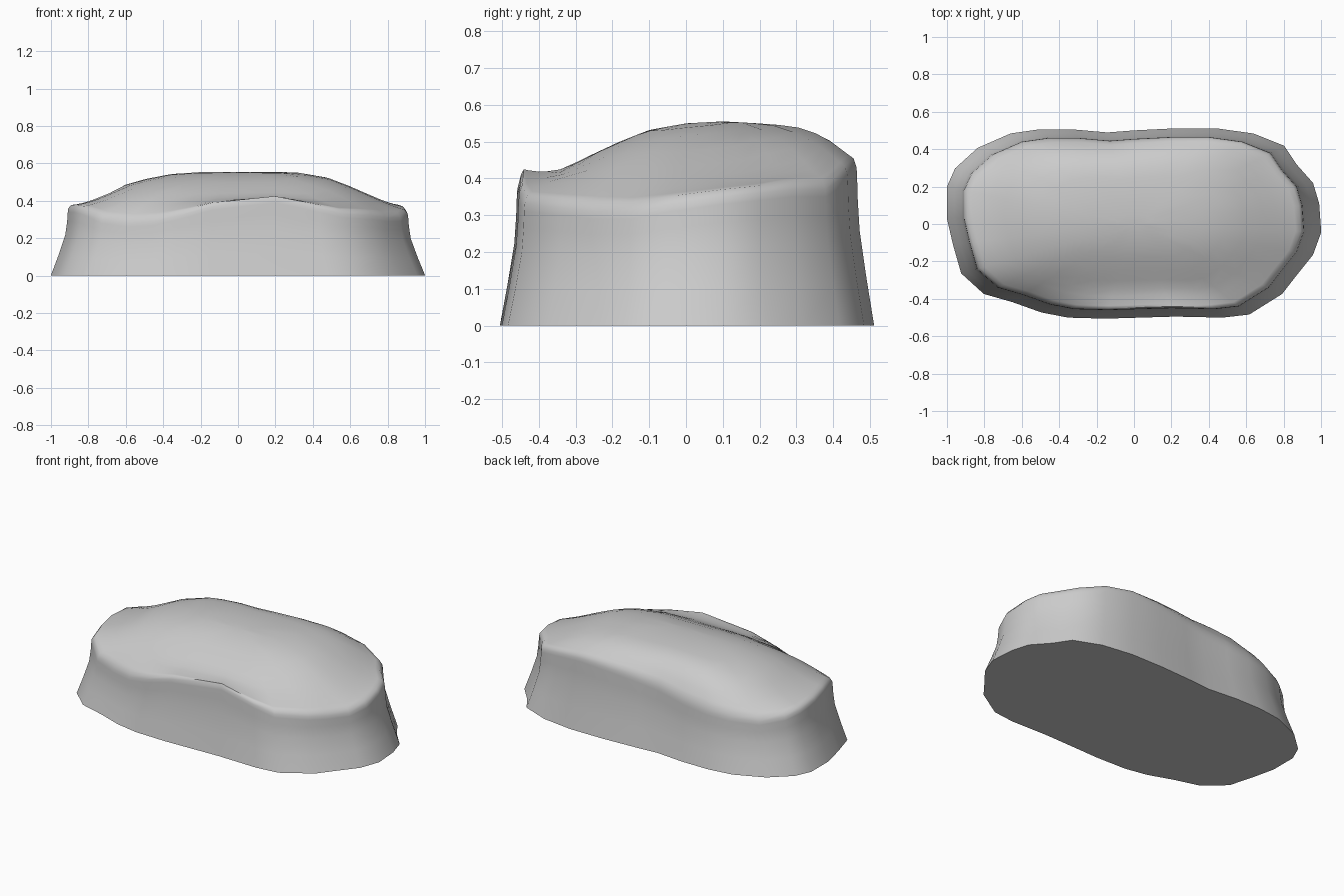
import bpy, bmesh, math

cube = bpy.data.objects.get("Cube")
if cube:
    bpy.data.objects.remove(cube, do_unlink=True)

# Rim of the plateau, counterclockwise from the left end: x, y, height
RIM = [(.91, -.04, .33), (.9, .1, .35), (.87, .2, .36), (.79, .29, .37),
       (.73, .38, .37), (.58, .44, .41), (.4, .465, .43), (.2, .465, .42),
       (0, .455, .4), (-.13, .445, .38), (-.3, .46, .35), (-.46, .46, .33),
       (-.6, .44, .32), (-.76, .37, .31), (-.87, .27, .33), (-.91, .18, .35),
       (-.91, .03, .36), (-.88, -.1, .36), (-.84, -.24, .35), (-.73, -.34, .3),
       (-.59, -.38, .28), (-.45, -.43, .29), (-.32, -.455, .32), (-.14, -.46, .37),
       (.2, -.45, .41), (.43, -.455, .36), (.56, -.44, .33), (.72, -.34, .32),
       (.79, -.25, .31), (.87, -.15, .31)]

# Rise of the dome above its foot along each axis
FOOT, RISE = .375, .18
LENGTHWISE = [(-.9, 0), (-.7, .4), (-.6, .66), (-.4, .92), (-.2, 1),
              (.3, 1), (.5, .82), (.7, .4), (.9, 0)]
CROSSWISE = [(-.46, .15), (-.35, .25), (-.2, .65), (-.1, .87), (0, .97),
             (.1, 1), (.3, .94), (.4, .85), (.47, .7)]


def interpolate(points, x):
    """Smoothly follow a short list of (position, value) points."""
    if x <= points[0][0]:
        return points[0][1]
    for (a, u), (b, v) in zip(points, points[1:]):
        if x <= b:
            return u + (v - u) * (x - a) / (b - a)
    return points[-1][1]


def dome_height(x, y):
    return FOOT + RISE * interpolate(LENGTHWISE, x) * interpolate(CROSSWISE, y)


def add_ring(bm, scale, height):
    """One closed loop: the scaled rim, with height given by a rule."""
    return [bm.verts.new((x * scale, y * scale, height(x * scale, y * scale, z)))
            for x, y, z in RIM]


def top_height(scale):
    weight = 1 - scale ** 7
    return lambda x, y, z: (z + .018) * (1 - weight) + dome_height(x, y) * weight


bm = bmesh.new()

# Flared wall and rounded lip
rings = [add_ring(bm, scale, lambda x, y, z, f=part, d=drop: z * f - d)
         for scale, part, drop in [(1.1, 0, 0), (1.055, .3, 0), (1.015, .6, 0),
                                   (1.004, .8, 0), (1, 1, .02), (.997, 1, 0)]]

# Domed top, ring by ring towards the middle
for scale in (.98, .95, .9, .84, .76, .66, .54, .4, .25, .1):
    rings.append(add_ring(bm, scale, top_height(scale)))

count = len(RIM)
for lower, upper in zip(rings, rings[1:]):
    for i in range(count):
        j = (i + 1) % count
        bm.faces.new((lower[i], lower[j], upper[j], upper[i]))

# Close the middle of the top and the flat underside
peak = bm.verts.new((0, 0, dome_height(0, 0)))
for i in range(count):
    bm.faces.new((rings[-1][i], rings[-1][(i + 1) % count], peak))
bm.faces.new(list(reversed(rings[0])))
bmesh.ops.recalc_face_normals(bm, faces=bm.faces)

mesh = bpy.data.meshes.new("rock_plateau")
bm.to_mesh(mesh)
bm.free()
rock = bpy.data.objects.new("rock_plateau", mesh)
bpy.context.collection.objects.link(rock)

# Plain grey stone
stone = bpy.data.materials.new("light_grey_stone")
stone.use_nodes = True
colour = (.6, .6, .6, 1)
stone.diffuse_color = colour
stone.node_tree.nodes["Principled BSDF"].inputs["Base Color"].default_value = colour
mesh.materials.append(stone)

bpy.ops.object.select_all(action="DESELECT")
rock.select_set(True)
bpy.context.view_layer.objects.active = rock
bpy.ops.object.shade_smooth_by_angle(angle=math.radians(65))
